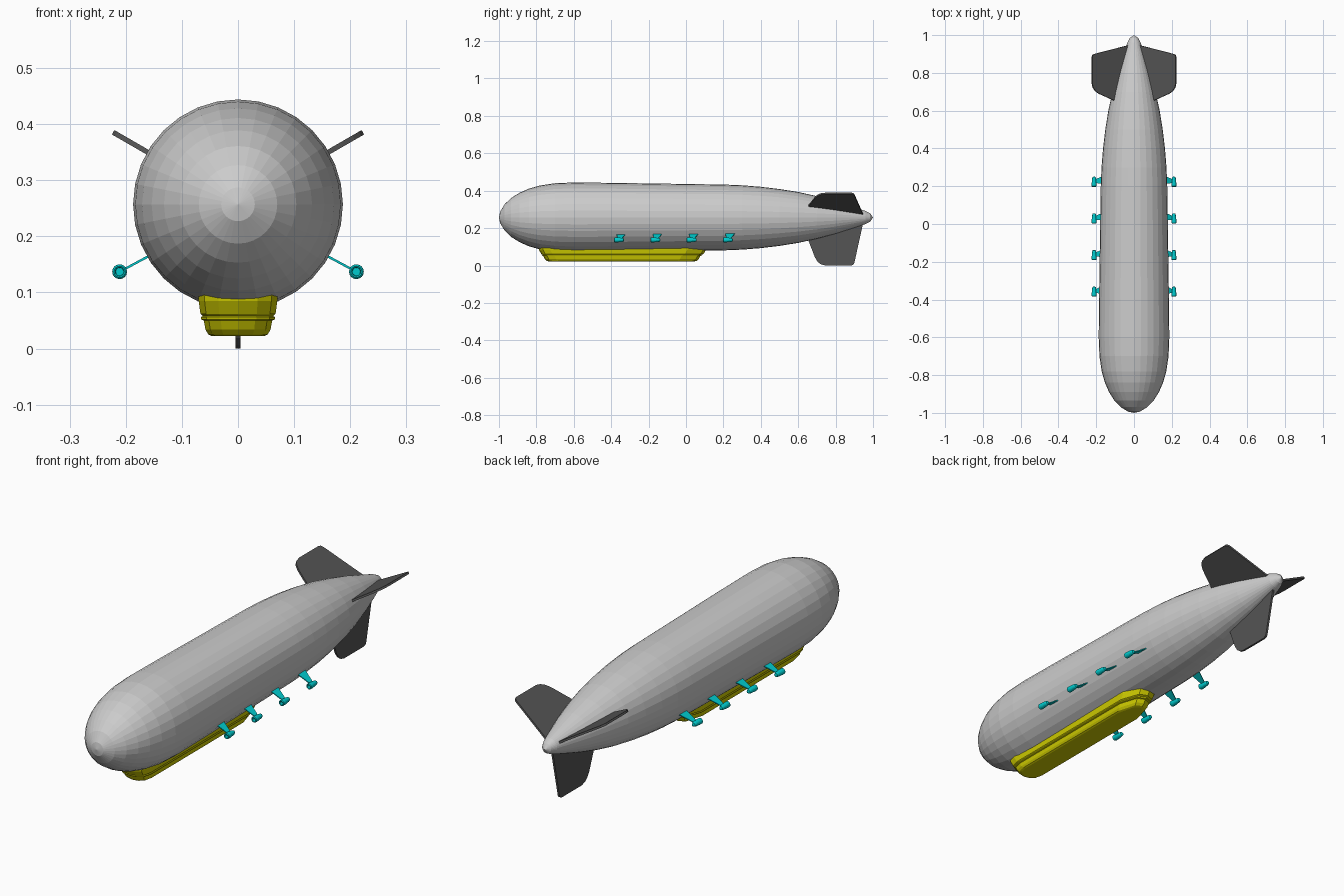
import bpy, bmesh
from math import sin, cos, pi, radians
from mathutils import Matrix

if "Cube" in bpy.data.objects:
    bpy.data.objects.remove(bpy.data.objects["Cube"])

AXIS_Z = 0.257


def material(name, rgb):
    m = bpy.data.materials.new(name)
    m.diffuse_color = (*rgb, 1)
    m.use_nodes = True
    m.node_tree.nodes["Principled BSDF"].inputs["Base Color"].default_value = m.diffuse_color
    return m


def finish(name, bm, mat=None):
    bmesh.ops.recalc_face_normals(bm, faces=bm.faces)
    me = bpy.data.meshes.new(name)
    bm.to_mesh(me)
    bm.free()
    ob = bpy.data.objects.new(name, me)
    bpy.context.collection.objects.link(ob)
    if mat:
        me.materials.append(mat)
    return ob


def revolve(bm, profile, sides, centre=(0, 0, 0)):
    """Spin (y, radius) points around a lengthwise axis."""
    cx, cy, cz = centre
    rings = []
    for y, r in profile:
        if r == 0:
            rings.append([bm.verts.new((cx, cy + y, cz))] * sides)
        else:
            rings.append([bm.verts.new((cx + r * sin(2 * pi * i / sides), cy + y,
                                        cz + r * cos(2 * pi * i / sides)))
                          for i in range(sides)])
    for a, b in zip(rings, rings[1:]):
        for i in range(sides):
            j = (i + 1) % sides
            quad = list(dict.fromkeys((a[i], a[j], b[j], b[i])))
            bm.faces.new(quad)


def slab(bm, outline, offset):
    """Closed plate between outline - offset and outline + offset."""
    lo = [bm.verts.new([p[k] - offset[k] for k in range(3)]) for p in outline]
    hi = [bm.verts.new([p[k] + offset[k] for k in range(3)]) for p in outline]
    bm.faces.new(lo)
    bm.faces.new(hi[::-1])
    for i in range(len(lo)):
        j = (i + 1) % len(lo)
        bm.faces.new((lo[i], lo[j], hi[j], hi[i]))


dark = material("fin_dark", (0.09, 0.09, 0.09))
yellow = material("gondola_yellow", (0.62, 0.6, 0.0))
cyan = material("engine_cyan", (0.0, 0.6, 0.62))

# Envelope
bm = bmesh.new()
revolve(bm, [(-1, 0), (-0.994, 0.03), (-0.97, 0.07), (-0.935, 0.104), (-0.89, 0.132),
             (-0.84, 0.154), (-0.78, 0.171), (-0.7, 0.183), (-0.6, 0.187), (-0.4, 0.185),
             (-0.2, 0.182), (0, 0.179), (0.2, 0.176), (0.3, 0.172), (0.4, 0.164),
             (0.5, 0.152), (0.6, 0.136), (0.7, 0.114), (0.8, 0.087), (0.9, 0.055),
             (0.96, 0.035), (0.985, 0.022), (1, 0)], 32, (0, 0, AXIS_Z))
finish("envelope", bm)

# Three tail fins, 120 degrees apart; outline is (y, radius)
fin = [(0.655, 0.02), (0.655, 0.125), (0.69, 0.215), (0.705, 0.238), (0.722, 0.251),
       (0.745, 0.257), (0.885, 0.257), (0.895, 0.252), (0.9, 0.243), (0.945, 0.04), (0.945, 0.02)]
for name, ang in (("lower_fin", 180), ("upper_right_fin", 60), ("upper_left_fin", -60)):
    bm = bmesh.new()
    slab(bm, [(0, y, r) for y, r in fin], (0.0045, 0, 0))
    bm.transform(Matrix.Translation((0, 0, AXIS_Z)) @ Matrix.Rotation(radians(ang), 4, 'Y'))
    finish(name, bm, dark)

# Gondola: stacked outlines of (z, half width, front y, rear y)
levels = [(0.022, 0.046, -0.735, 0.045), (0.025, 0.053, -0.745, 0.058),
          (0.034, 0.058, -0.755, 0.068), (0.05, 0.061, -0.763, 0.076),
          (0.052, 0.066, -0.768, 0.082), (0.056, 0.066, -0.769, 0.084),
          (0.058, 0.063, -0.768, 0.084), (0.062, 0.067, -0.774, 0.094),
          (0.085, 0.07, -0.787, 0.108), (0.11, 0.072, -0.79, 0.112)]
bm = bmesh.new()
rings = []
for z, w, f, r in levels:
    half = [(0.5, f + 0.006), (0.85, f + 0.022), (1, f + 0.06), (1, r - 0.1), (0.55, r - 0.015)]
    pts = [(0, f)] + [(k * w, y) for k, y in half] + [(0, r)] + [(-k * w, y) for k, y in half[::-1]]
    rings.append([bm.verts.new((x, y, z)) for x, y in pts])
for a, b in zip(rings, rings[1:]):
    for i in range(len(a)):
        j = (i + 1) % len(a)
        bm.faces.new((a[i], a[j], b[j], b[i]))
bm.faces.new(rings[0])
bm.faces.new(rings[-1])
gondola = finish("gondola", bm, yellow)

# Eight engine pods, each an open duct on a tapering strut
duct = [(-0.012, 0), (-0.012, 0.007), (-0.03, 0.0075), (-0.032, 0.010), (-0.029, 0.013),
        (-0.015, 0.0132), (0.012, 0.0105), (0.02, 0.008), (0.022, 0)]
for side, label in ((1, "right"), (-1, "left")):
    for n in range(4):
        y = -0.353 + 0.194 * n
        bm = bmesh.new()
        revolve(bm, duct, 16, (side * 0.211, y, 0.137))
        slab(bm, [(side * 0.14, y - 0.02, 0.175), (side * 0.14, y + 0.036, 0.175),
                  (side * 0.203, y + 0.008, 0.1412), (side * 0.203, y - 0.012, 0.1412)],
             (side * 0.001, 0, 0.0018))
        finish(f"{label}_engine_{n + 1}", bm, cyan)
